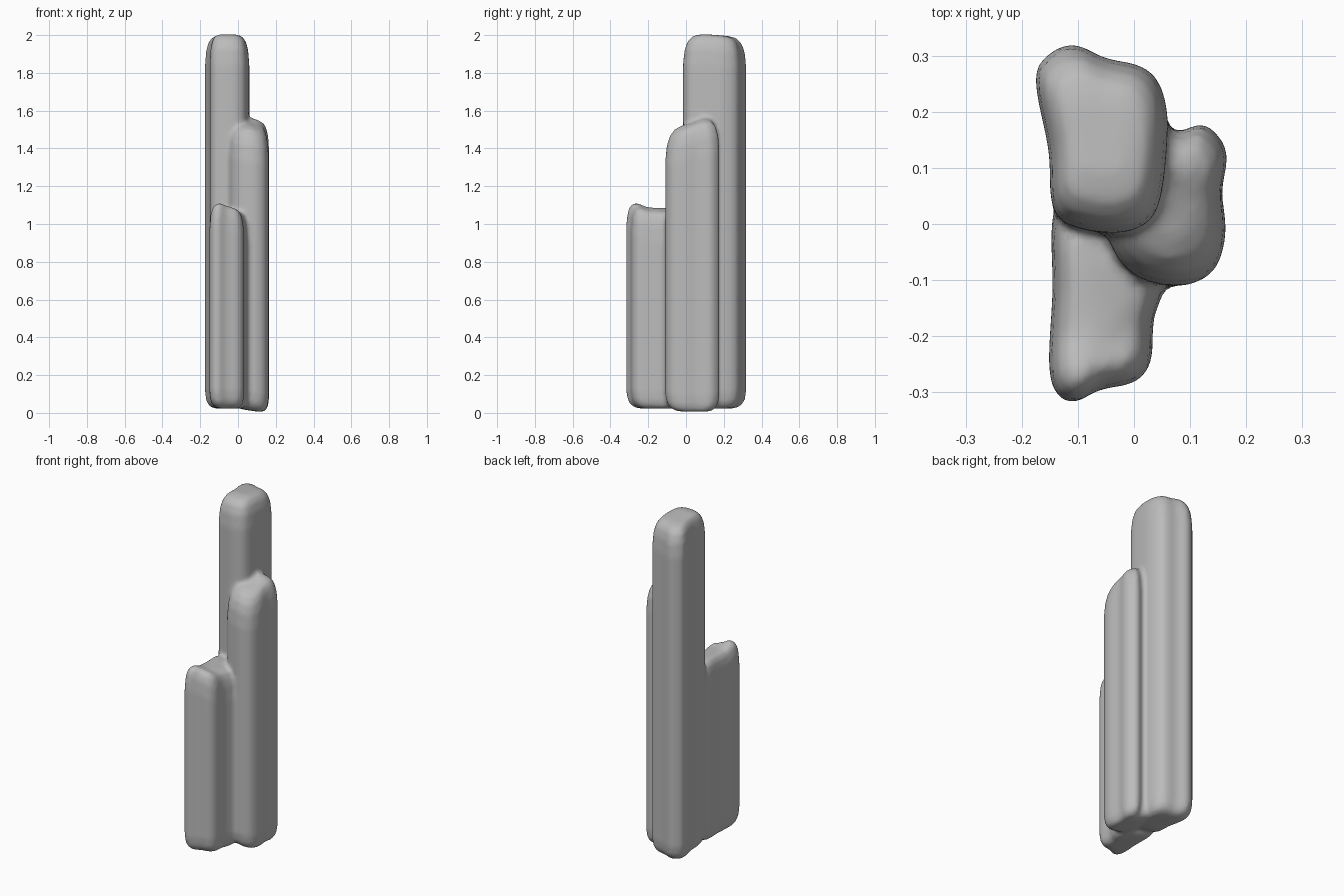
import bpy, bmesh
from mathutils import Vector

if "Cube" in bpy.data.objects:
    bpy.data.objects.remove(bpy.data.objects["Cube"], do_unlink=True)

stone = bpy.data.materials.new("stone grey")
stone.use_nodes = True
stone.diffuse_color = (0.5, 0.5, 0.5, 1)
stone.node_tree.nodes["Principled BSDF"].inputs["Base Color"].default_value = (0.5, 0.5, 0.5, 1)


def rounded(points, steps=4):
    """Closed smooth outline through the points."""
    out, n = [], len(points)
    p = [Vector(q) for q in points]
    for i in range(n):
        a, b, c, d = p[i - 1], p[i], p[(i + 1) % n], p[(i + 2) % n]
        for s in range(steps):
            t = s / steps
            out.append(0.5 * (2 * b + (c - a) * t + (2 * a - 5 * b + 4 * c - d) * t * t
                              + (3 * b - a - 3 * c + d) * t ** 3))
    return out


def tower(bm, points, base, top):
    """Soft-ended column; top is a function of position."""
    outline = rounded(points)
    centre = sum(outline, Vector((0, 0))) / len(outline)
    # scale of the ring, drop from the end
    ends = [(0.4, 0.0), (0.68, 0.008), (0.85, 0.035), (0.95, 0.08), (1.0, 0.16)]
    rings = []
    for scale, drop in ends:
        pts = [centre + (p - centre) * scale for p in outline]
        rings.append([bm.verts.new((p.x, p.y, base(p.x) + drop * 0.6)) for p in pts])
    for scale, drop in reversed(ends):
        pts = [centre + (p - centre) * scale for p in outline]
        rings.append([bm.verts.new((p.x, p.y, top(p.x, p.y) - drop)) for p in pts])
    n = len(outline)
    for lo, hi in zip(rings, rings[1:]):
        for i in range(n):
            j = (i + 1) % n
            bm.faces.new((lo[i], lo[j], hi[j], hi[i]))
    bm.faces.new(list(reversed(rings[0])))
    bm.faces.new(rings[-1])


def base(x):
    return 0.022 - 0.15 * max(0, x)


bm = bmesh.new()
# tall rear column
tower(bm, [(-.175, .25), (-.152, .13), (-.147, .04), (-.12, 0), (-.04, -.016), (.02, 0),
           (.048, .05), (.06, .18), (.045, .25), (.01, .282), (-.05, .295), (-.11, .32),
           (-.16, .295)], base, lambda x, y: 2.005 - 0.08 * max(0, y - .1))
# middle column
tower(bm, [(.165, .13), (.125, .178), (.08, .165), (.02, .18), (-.03, .1), (-.045, -.02),
           (.0, -.09), (.08, -.11), (.14, -.085), (.163, -.02), (.157, .06)],
      base, lambda x, y: 1.53 + 0.35 * min(y, .1) - 0.35 * max(0, x - .07))
# low front column
tower(bm, [(-.15, -.27), (-.115, -.318), (-.06, -.295), (0, -.282), (.03, -.245),
           (.035, -.17), (.055, -.1), (.03, -.02), (-.06, .04), (-.14, .03), (-.145, -.12)],
      base, lambda x, y: 1.08 + 0.5 * max(0, -.2 - y) - 0.2 * (x + .06))
bmesh.ops.recalc_face_normals(bm, faces=bm.faces)
mesh = bpy.data.meshes.new("stepped_columns")
bm.to_mesh(mesh)
bm.free()
columns = bpy.data.objects.new("stepped_columns", mesh)
bpy.context.collection.objects.link(columns)
mesh.materials.append(stone)

# fuse the columns into one softly blended body
remesh = columns.modifiers.new("fuse", "REMESH")
remesh.mode = "VOXEL"
remesh.voxel_size = 0.012
remesh.use_smooth_shade = True
soften = columns.modifiers.new("soften", "SMOOTH")
soften.factor = 0.5
soften.iterations = 4
